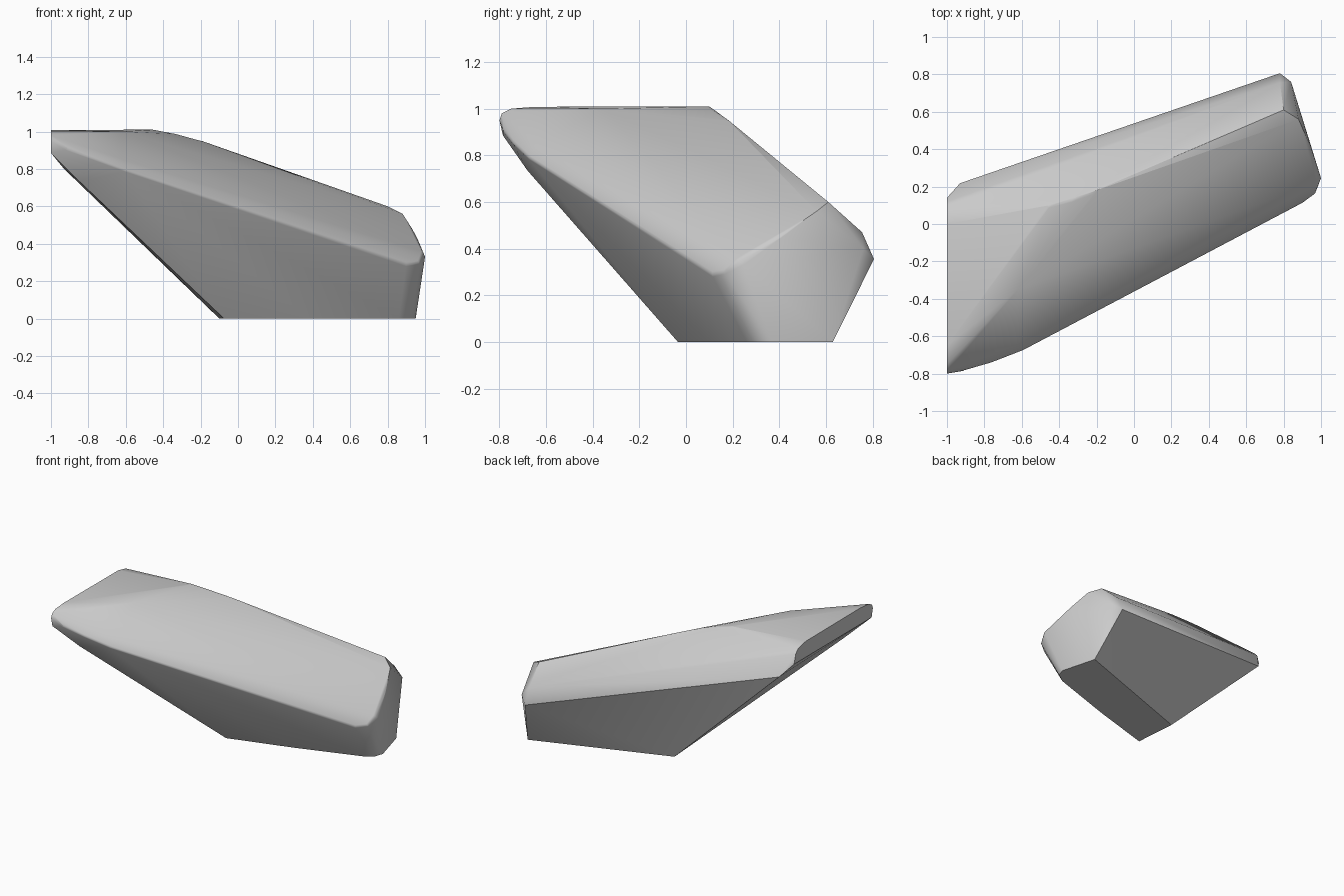
import bpy, bmesh, math

if "Cube" in bpy.data.objects:
    bpy.data.objects.remove(bpy.data.objects["Cube"])

# Key corners of the leaning stone block, grouped by region
base = [(-.10, .28, 0), (-.075, -.035, 0), (.38, .10, 0), (.86, .26, 0),
        (.93, .31, 0), (.95, .37, 0), (.88, .63, 0)]
flat_top = [(-1, .09, .985), (-1, 0, 1.005), (-.45, .10, 1.01), (-1, -.65, 1.008),
            (-.62, -.35, 1.0)]
tip = [(-1, -.75, 1.0), (-1, -.79, .98), (-1, -.80, .95), (-1, -.785, .885),
       (-1, .14, .885), (-1, .12, .955)]
ridge = [(-.33, .13, .988), (-.20, .18, .952), (.80, .61, .60), (.88, .56, .56)]
front_crest = [(-.90, -.783, .905), (-.75, -.74, .85), (-.60, -.682, .795),
               (-.85, -.68, .735), (-.62, -.64, .852), (.86, .12, .34),
               (.90, .11, .29), (.97, .16, .30)]
right_end = [(1, .245, .33), (.99, .22, .355), (.95, .40, .45), (.84, .76, .40)]
back_edge = [(-.93, .218, .80), (.78, .806, .355), (.78, .755, .47)]

# Wrap the corners in a convex skin and merge coplanar facets
bm = bmesh.new()
for p in base + flat_top + tip + ridge + front_crest + right_end + back_edge:
    bm.verts.new(p)
bmesh.ops.convex_hull(bm, input=bm.verts)
loose = [v for v in bm.verts if not v.link_faces]
bmesh.ops.delete(bm, geom=loose, context='VERTS')
bmesh.ops.dissolve_limit(bm, angle_limit=math.radians(1), verts=bm.verts, edges=bm.edges)
bmesh.ops.recalc_face_normals(bm, faces=bm.faces)

# Soften only the worn front crest and right-hand edges
worn = [e for e in bm.edges
        if e.calc_face_angle(0) > math.radians(35)
        and all(v.co.z > .2 and v.co.x > -.99 and v.co.y < .5 for v in e.verts)]
bmesh.ops.bevel(bm, geom=worn, offset=.012, segments=2, profile=.5, affect='EDGES')

mesh = bpy.data.meshes.new("stone_block")
bm.to_mesh(mesh)
bm.free()
block = bpy.data.objects.new("stone_block", mesh)
bpy.context.collection.objects.link(block)
bpy.context.view_layer.objects.active = block
block.select_set(True)
bpy.ops.object.shade_smooth_by_angle(angle=math.radians(38))
